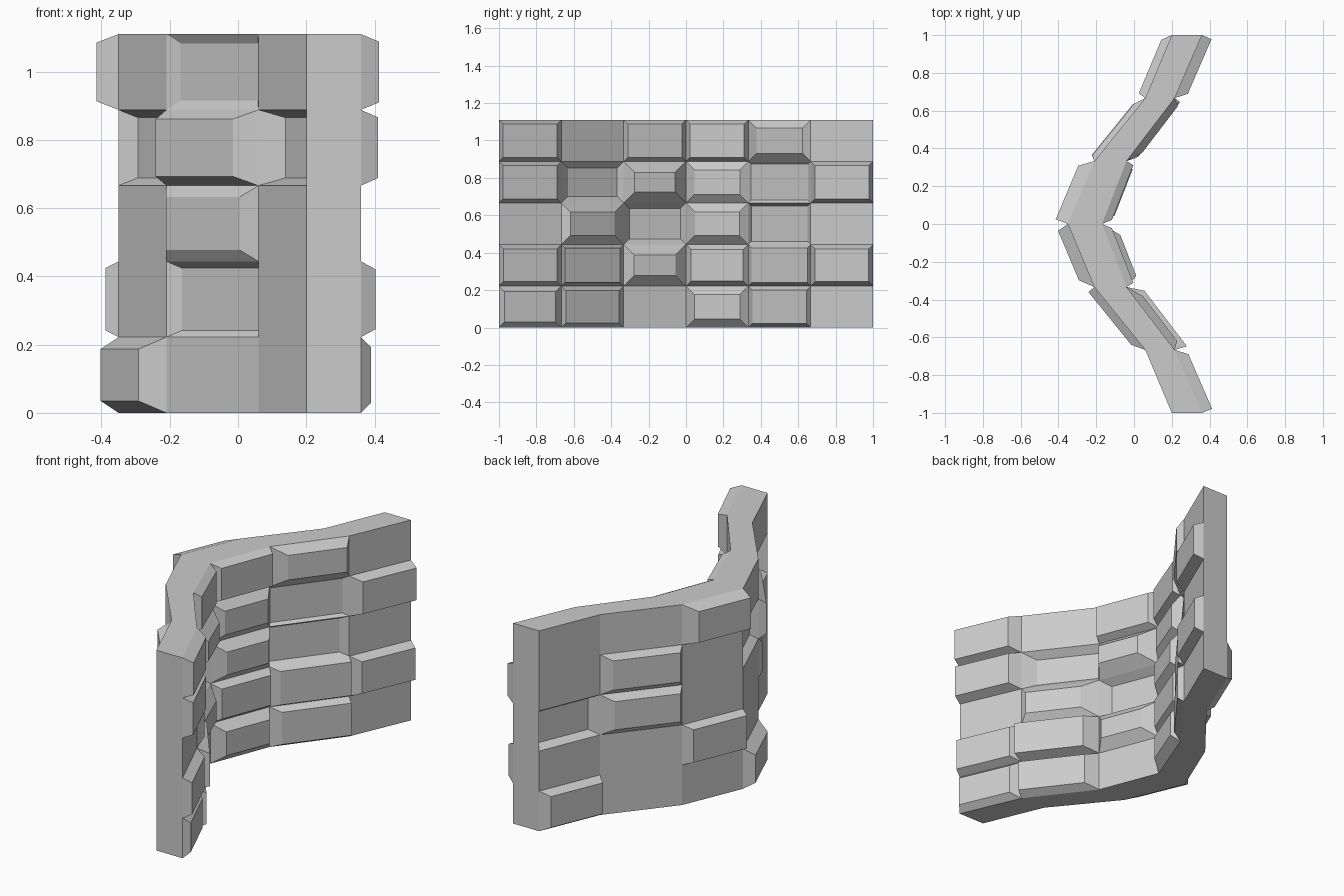
import bpy, bmesh

if "Cube" in bpy.data.objects:
    bpy.data.objects.remove(bpy.data.objects["Cube"])

# Wall plan: x of the outer (-x) and inner (+x) face at each of 7 column lines along y
OUTER = [0.20, 0.06, -0.21, -0.35, -0.21, 0.06, 0.20]
INNER = [0.36, 0.215, -0.04, -0.17, -0.04, 0.215, 0.36]
COLS, ROWS, HEIGHT = 6, 5, 1.11
YS = [-1 + 2 * i / COLS for i in range(COLS + 1)]
ZS = [HEIGHT * j / ROWS for j in range(ROWS + 1)]

# Stone relief in hundredths, bottom row first: + stands proud, - is recessed
OUTER_DEPTH = [
    [0, 0, 6.7, 0, 0, 4.5],
    [0, -3, 0, 4.7, 0, 0],
    [0, 2.8, 0, 0, 4, -4.5],
    [-7, 5.3, -4.7, 0, 3.5, 0],
    [0, -2, 0, 7.5, 0, 0]]
OUTER_INSET = [
    [3, 3, 3.5, 3, 3, 2.5],
    [3, 2, 3, 2, 3, 3],
    [3, 3.3, 3, 3, 3.3, 2.5],
    [2.3, 2.7, 2.3, 3, 3, 3],
    [3, 2.7, 3, 2.5, 3, 3]]
INNER_DEPTH = [
    [4.3, 6, 0, 5, 4.5, 0],
    [5.3, 8, 5.5, 4, 4, 5.3],
    [0, 5, -5, 5, -3.5, 0],
    [6, -5, 7.5, 4, -2, 6],
    [6.3, 0, 4.5, 4.5, 5, 0]]
INNER_INSET = [
    [3, 2.5, 3, 4.5, 2.2, 3],
    [2.3, 2, 5.5, 2.8, 1.8, 2.3],
    [3, 4.8, 3, 4.8, 1.7, 3],
    [2.2, 3.5, 5.8, 4.5, 1.5, 2.2],
    [2.2, 3, 2.2, 2.2, 4.3, 3]]


def add_face(bm, points, flip=False):
    verts = [bm.verts.new(p) for p in points]
    bm.faces.new(verts[::-1] if flip else verts)


def stone(bm, xs, i, j, depth, inset, side):
    """One wall cell: a flat quad, or a tapered block pushed along x."""
    def point(y, z, push=0.0):
        t = (y - YS[i]) / (YS[i + 1] - YS[i])
        return (xs[i] + (xs[i + 1] - xs[i]) * t + push, y, z)
    y0, y1, z0, z1 = YS[i], YS[i + 1], ZS[j], ZS[j + 1]
    base = [point(y0, z0), point(y1, z0), point(y1, z1), point(y0, z1)]
    flip = side < 0
    if depth == 0:
        add_face(bm, base, flip)
        return
    p, d = side * depth, inset
    tip = [point(y0 + d, z0 + d, p), point(y1 - d, z0 + d, p),
           point(y1 - d, z1 - d, p), point(y0 + d, z1 - d, p)]
    add_face(bm, tip, flip)
    for k in range(4):
        n = (k + 1) % 4
        add_face(bm, [base[k], base[n], tip[n], tip[k]], flip)


bm = bmesh.new()
# Stones on both faces
for xs, depths, insets, side in ((OUTER, OUTER_DEPTH, OUTER_INSET, -1),
                                 (INNER, INNER_DEPTH, INNER_INSET, 1)):
    for j in range(ROWS):
        for i in range(COLS):
            stone(bm, xs, i, j, depths[j][i] / 100, insets[j][i] / 100, side)
# Top and underside
for z, flip in ((HEIGHT, False), (0.0, True)):
    for i in range(COLS):
        add_face(bm, [(OUTER[i], YS[i], z), (INNER[i], YS[i], z),
                      (INNER[i + 1], YS[i + 1], z), (OUTER[i + 1], YS[i + 1], z)], flip)
# End caps
for i, flip in ((0, False), (COLS, True)):
    for j in range(ROWS):
        add_face(bm, [(OUTER[i], YS[i], ZS[j]), (INNER[i], YS[i], ZS[j]),
                      (INNER[i], YS[i], ZS[j + 1]), (OUTER[i], YS[i], ZS[j + 1])], flip)
bmesh.ops.remove_doubles(bm, verts=bm.verts[:], dist=1e-4)
bmesh.ops.recalc_face_normals(bm, faces=bm.faces[:])

mesh = bpy.data.meshes.new("curved_stone_wall")
bm.to_mesh(mesh)
bm.free()
bpy.context.collection.objects.link(bpy.data.objects.new("curved_stone_wall", mesh))
